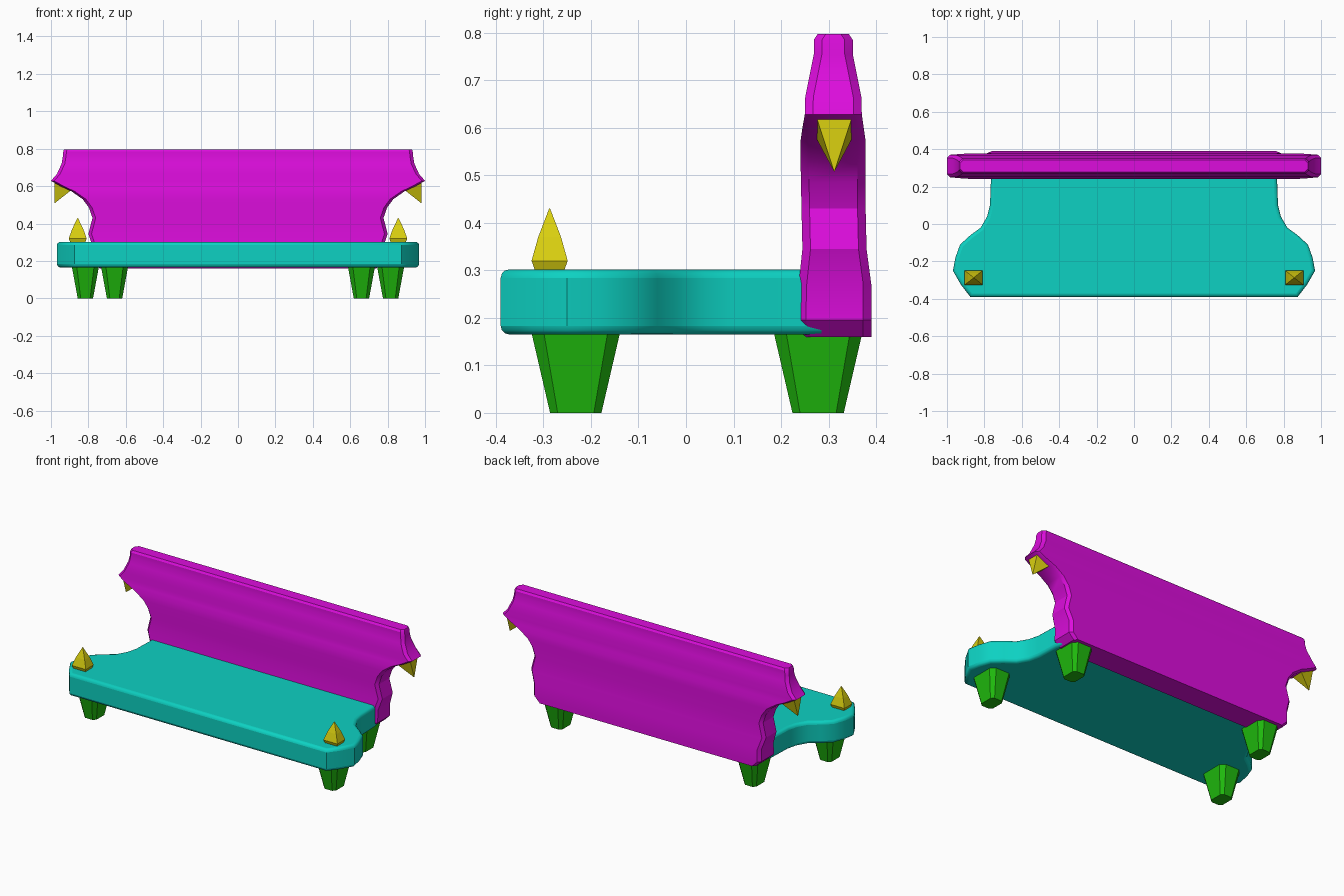
import bpy, bmesh, math

cube = bpy.data.objects.get("Cube")
if cube:
    bpy.data.objects.remove(cube, do_unlink=True)


def material(name, rgb):
    m = bpy.data.materials.new(name)
    m.use_nodes = True
    m.diffuse_color = (*rgb, 1)
    m.node_tree.nodes["Principled BSDF"].inputs["Base Color"].default_value = (*rgb, 1)
    return m


MAGENTA = material("magenta", (0.72, 0.004, 0.72))
TEAL = material("teal", (0.004, 0.64, 0.54))
GREEN = material("green", (0.014, 0.5, 0.004))
YELLOW = material("yellow", (0.7, 0.63, 0.005))


def loft(name, rings, mat, smooth=None, bevel=0):
    """Skin a list of equal-length point rings and cap both ends."""
    bm = bmesh.new()
    rows = [[bm.verts.new(p) for p in ring] for ring in rings]
    n = len(rows[0])
    for a, b in zip(rows, rows[1:]):
        for i in range(n):
            j = (i + 1) % n
            bm.faces.new((a[i], a[j], b[j], b[i]))
    bm.faces.new(rows[0][::-1])
    bm.faces.new(rows[-1])
    bmesh.ops.recalc_face_normals(bm, faces=bm.faces)
    me = bpy.data.meshes.new(name)
    bm.to_mesh(me)
    bm.free()
    me.materials.append(mat)
    ob = bpy.data.objects.new(name, me)
    bpy.context.collection.objects.link(ob)
    if bevel:
        mod = ob.modifiers.new("rounded_edges", 'BEVEL')
        mod.width = bevel
        mod.segments = 3
        mod.limit_method = 'ANGLE'
        mod.angle_limit = math.radians(60)
    if smooth:
        bpy.ops.object.select_all(action='DESELECT')
        ob.select_set(True)
        bpy.context.view_layer.objects.active = ob
        bpy.ops.object.shade_smooth_by_angle(angle=math.radians(smooth))
    return ob


def chamfered(cx, cy, hx, hy, z, c):
    """Rectangle with cut corners at height z."""
    quarter = [(hx, hy - c), (hx - c, hy)]
    pts = quarter + [(-x, y) for x, y in quarter[::-1]]
    pts += [(-x, -y) for x, y in pts]
    return [(cx + x, cy + y, z) for x, y in pts]


def rect(cx, cy, hx, hy, z):
    return [(cx + sx * hx, cy + sy * hy, z)
            for sx, sy in ((1, 1), (-1, 1), (-1, -1), (1, -1))]


# Seat: flared plan outline with rounded rims
half = [(0.875, -0.39), (0.925, -0.325), (0.968, -0.25), (0.955, -0.18), (0.93, -0.11),
        (0.875, -0.06), (0.82, -0.02), (0.785, 0.04), (0.77, 0.1), (0.765, 0.24), (0.75, 0.32)]
outline = half + [(-x, y) for x, y in half[::-1]]
loft("seat", [[(x, y, z) for x, y in outline] for z in (0.165, 0.302)], TEAL, 38, 0.018)

# Backrest: height, half width, front y, back y
levels = [(0.16, 0.74, 0.245, 0.39), (0.195, 0.775, 0.235, 0.39),
          (0.27, 0.775, 0.237, 0.39), (0.345, 0.8, 0.245, 0.38),
          (0.43, 0.778, 0.243, 0.378), (0.485, 0.797, 0.242, 0.378),
          (0.53, 0.83, 0.241, 0.378), (0.572, 0.89, 0.241, 0.378),
          (0.6, 0.95, 0.245, 0.374), (0.628, 1.0, 0.25, 0.37),
          (0.665, 0.968, 0.251, 0.369), (0.72, 0.943, 0.262, 0.358),
          (0.755, 0.937, 0.269, 0.351), (0.785, 0.934, 0.269, 0.351),
          (0.797, 0.93, 0.277, 0.343)]
loft("backrest", [chamfered(0, (f + b) / 2, w, (b - f) / 2, z, 0.017)
                  for z, w, f, b in levels], MAGENTA, 32)

for side, s in (("left", 1), ("right", -1)):
    # Tapered legs, the rear pair set further in
    for end, x, y in (("front", 0.816, -0.232), ("rear", 0.66, 0.278)):
        loft(f"{end}_leg_{side}",
             [chamfered(s * x, y, 0.041, 0.054, 0, 0.016),
              chamfered(s * x, y, 0.072, 0.093, 0.168, 0.026)], GREEN, 30)

    # Upright spikes on the front corners of the seat
    loft(f"seat_spike_{side}",
         [rect(s * 0.857, -0.287, hx, hy, z) for hx, hy, z in
          ((0.038, 0.029, 0.295), (0.048, 0.038, 0.32),
           (0.03, 0.024, 0.37), (0.001, 0.001, 0.43))], YELLOW)

    # Spikes hanging under the backrest wings, with sloping bases
    base = [(s * x, y, z) for x, y, z in
            ((0.98, 0.273, 0.627), (0.98, 0.351, 0.627),
             (0.89, 0.351, 0.58), (0.89, 0.273, 0.58))]
    tip = (s * 0.982, 0.312, 0.507)
    loft(f"wing_spike_{side}",
         [base, [tuple(t + (p - t) * 0.02 for p, t in zip(q, tip)) for q in base]], YELLOW)
